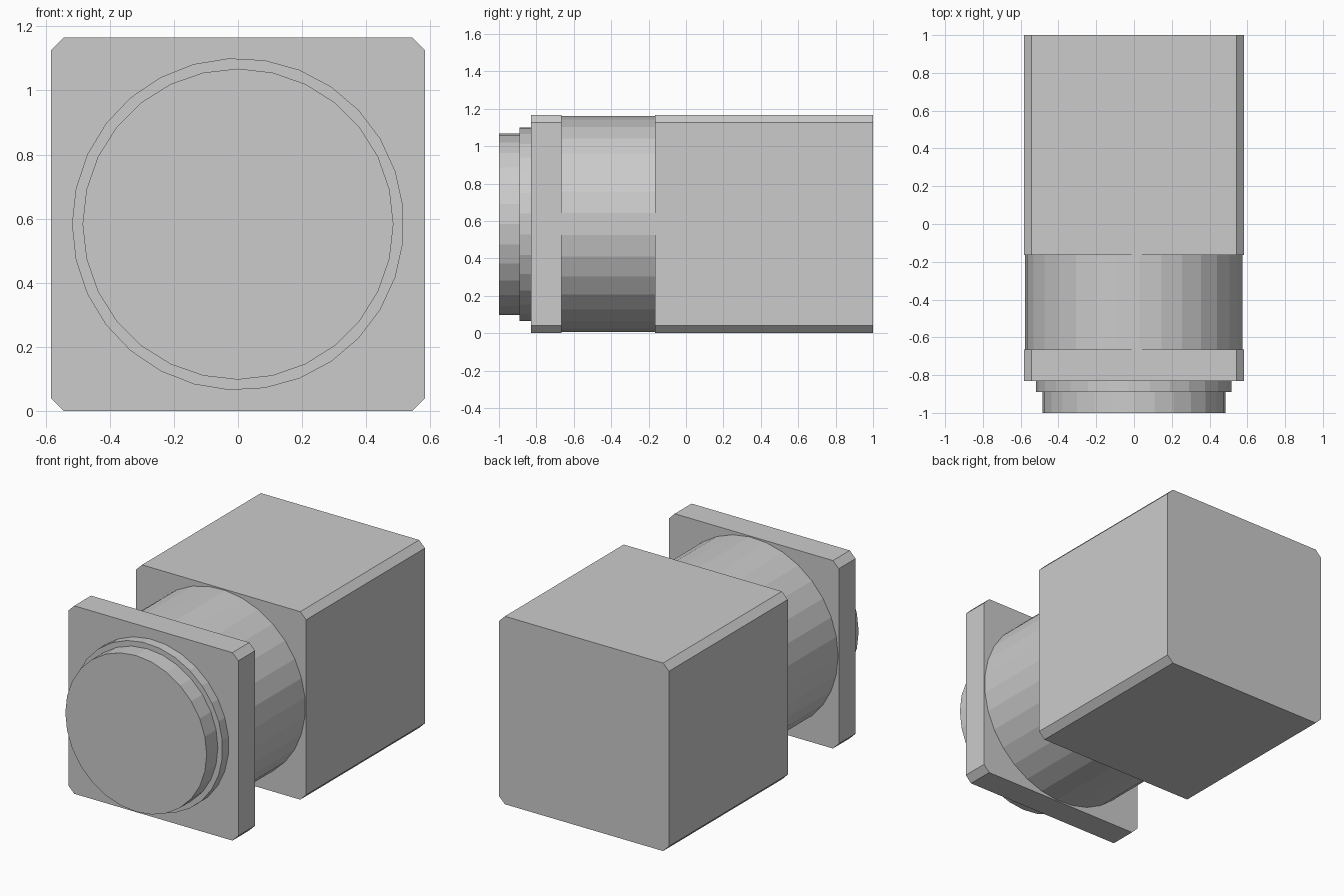
import bpy, bmesh, math

if "Cube" in bpy.data.objects:
    bpy.data.objects.remove(bpy.data.objects["Cube"])

HALF = 0.583   # half the width of the square section
CHAMFER = 0.04


def prism(name, outline, y0, y1):
    """Extrude an (x, z) outline along y."""
    bm = bmesh.new()
    face = bm.faces.new([bm.verts.new((x, y0, z + HALF)) for x, z in outline])
    ext = bmesh.ops.extrude_face_region(bm, geom=[face])
    for v in ext["geom"]:
        if isinstance(v, bmesh.types.BMVert):
            v.co.y = y1
    bmesh.ops.recalc_face_normals(bm, faces=bm.faces[:])
    mesh = bpy.data.meshes.new(name)
    bm.to_mesh(mesh)
    bm.free()
    obj = bpy.data.objects.new(name, mesh)
    bpy.context.collection.objects.link(obj)
    return obj


def circle(radius, sides):
    """Polygon with its first corner at -x."""
    steps = [math.pi + 2 * math.pi * i / sides for i in range(sides)]
    return [(radius * math.cos(a), radius * math.sin(a)) for a in steps]


# Square section with four chamfered corners
a, b = HALF, HALF - CHAMFER
square = [(a, -b), (a, b), (b, a), (-b, a), (-a, b), (-a, -b), (-b, -a), (b, -a)]

# Main block and front plate
prism("main_block", square, -0.165, 1.0)
prism("front_plate", square, -0.83, -0.665)

# Round neck joining them
prism("neck", circle(0.578, 31), -0.665, -0.165)

# Stepped round button on the front
prism("button_ring", circle(0.518, 29), -0.89, -0.83)
prism("button_cap", circle(0.485, 28), -1.0, -0.89)
